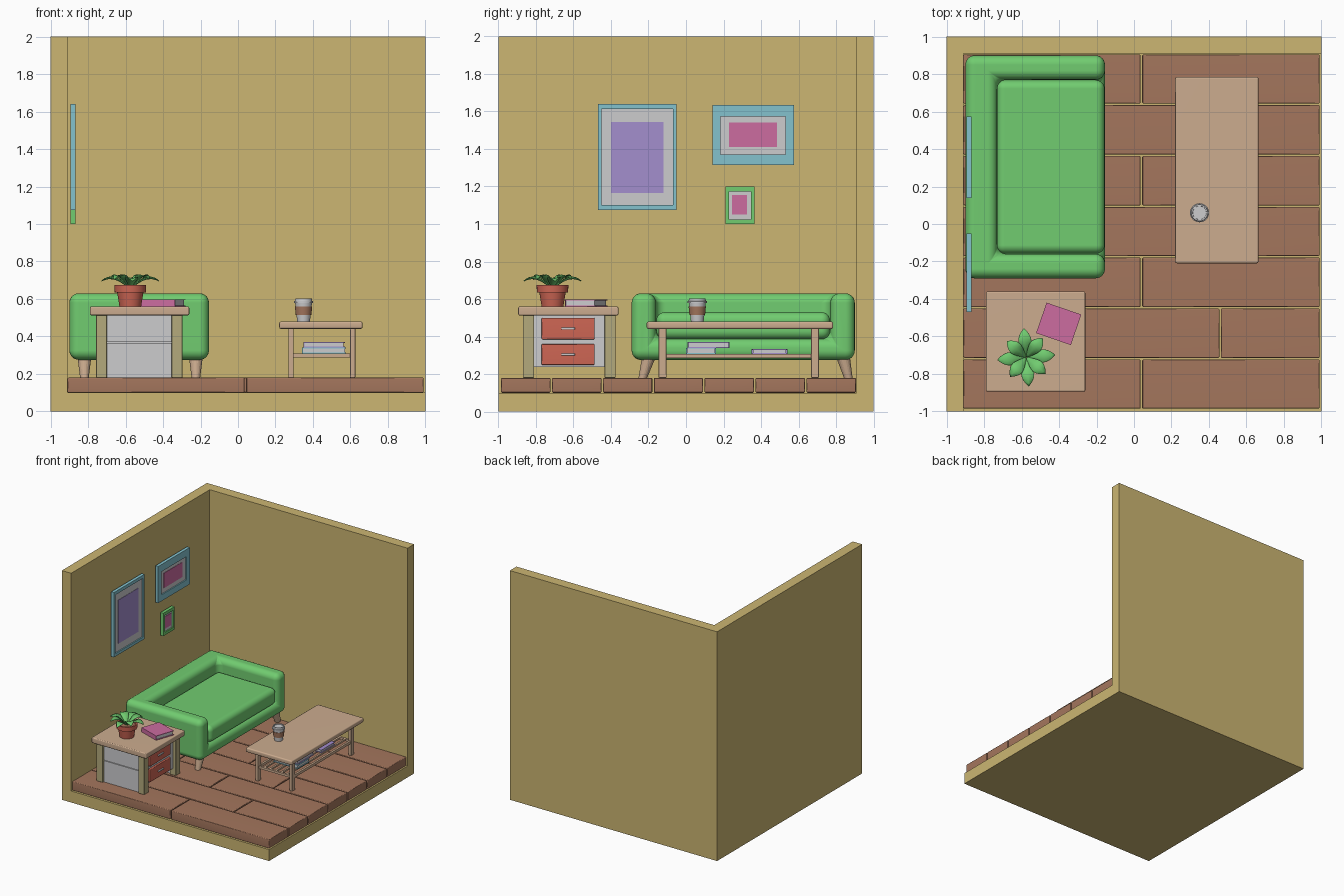
import bpy, bmesh, math
from mathutils import Matrix, Vector

if "Cube" in bpy.data.objects:
    bpy.data.objects.remove(bpy.data.objects["Cube"])


def lin(c):
    c /= 255
    return c / 12.92 if c <= 0.04045 else ((c + 0.055) / 1.055) ** 2.4


def mat(name, r, g, b):
    m = bpy.data.materials.new(name)
    m.diffuse_color = (lin(r), lin(g), lin(b), 1)
    m.use_nodes = True
    m.node_tree.nodes["Principled BSDF"].inputs["Base Color"].default_value = m.diffuse_color
    return m


WALL = mat("mustard wall", 204, 182, 114)
WOOD = mat("brown wood", 164, 118, 93)
GREEN = mat("green", 113, 204, 112)
TAN = mat("tan wood", 204, 172, 143)
KHAKI = mat("khaki wood", 180, 170, 124)
BLUE = mat("light blue", 132, 194, 205)
GREY = mat("light grey", 204, 204, 206)
PURPLE = mat("purple", 164, 142, 206)
PINK = mat("pink", 204, 108, 160)
RED = mat("terracotta red", 206, 102, 84)


def finish(bm, name, m, smooth=False):
    bmesh.ops.recalc_face_normals(bm, faces=bm.faces)
    me = bpy.data.meshes.new(name)
    for f in bm.faces:
        f.smooth = smooth
    bm.to_mesh(me)
    bm.free()
    ob = bpy.data.objects.new(name, me)
    bpy.context.collection.objects.link(ob)
    for k in (m if isinstance(m, list) else [m]):
        me.materials.append(k)
    if smooth:
        ob.modifiers.new("normals", 'WEIGHTED_NORMAL').keep_sharp = True
    return ob


def bevel(bm, w, seg):
    bmesh.ops.bevel(bm, geom=bm.edges[:], offset=w, segments=seg, profile=0.5,
                    affect='EDGES', clamp_overlap=True)


def box(name, x, y, z, m, bev=0, seg=2):
    bm = bmesh.new()
    bmesh.ops.create_cube(bm, size=1)
    for v in bm.verts:
        for i, (a, b) in enumerate((x, y, z)):
            v.co[i] = b if v.co[i] > 0 else a
    if bev:
        bevel(bm, bev, seg)
    return finish(bm, name, m, bev > 0)


def lathe(name, x, y, prof, mats, idx, n=32):
    """Revolve (radius, z) points; idx gives the material of each band."""
    bm = bmesh.new()
    rings = [[bm.verts.new((x + r * math.cos(2 * math.pi * i / n),
                            y + r * math.sin(2 * math.pi * i / n), z)) for i in range(n)]
             for r, z in prof]
    for k, (a, b) in enumerate(zip(rings, rings[1:])):
        for i in range(n):
            j = (i + 1) % n
            bm.faces.new((a[i], a[j], b[j], b[i])).material_index = idx[k]
    bm.faces.new(rings[0]).material_index = idx[0]
    bm.faces.new(rings[-1]).material_index = idx[-1]
    ob = finish(bm, name, mats, False)
    bpy.ops.object.select_all(action='DESELECT')
    ob.select_set(True)
    bpy.context.view_layer.objects.active = ob
    bpy.ops.object.shade_smooth_by_angle(angle=math.radians(35))
    return ob


def book(name, cx, cy, z, w, d, h, rot, m):
    """Covers and spine (spine on the local -y side) around a page block."""
    t = 0.005
    M = Matrix.Translation((cx, cy, z)) @ Matrix.Rotation(math.radians(rot), 4, 'Z')
    parts = [box(name + "_pages", (-w/2 + .006, w/2 - .006), (-d/2 + t, d/2 - .006), (t, h - t), GREY),
             box(name + "_bottom_cover", (-w/2, w/2), (-d/2, d/2), (0, t), m),
             box(name + "_top_cover", (-w/2, w/2), (-d/2, d/2), (h - t, h), m),
             box(name + "_spine", (-w/2, w/2), (-d/2, -d/2 + t), (t, h - t), m)]
    for p in parts:
        p.data.transform(M)


# room shell
box("base_slab", (-1, 1), (-1, 1), (0, 0.10), WALL)
box("left_wall", (-1, -0.91), (-1, 1), (0.10, 2), WALL)
box("back_wall", (-0.91, 1), (0.91, 1), (0.10, 2), WALL)

# floor planks in staggered rows
G = 0.004
for r in range(7):
    y0 = -0.99 + r * 0.2714
    cuts = [-0.91, 0.04, 0.995] if r % 2 == 0 else [-0.91, -0.46, 0.46, 0.995]
    for k, (a, b) in enumerate(zip(cuts, cuts[1:])):
        box(f"plank_{r}_{k}", (a + (G if k else 0), b - G), (y0 + G, y0 + 0.2714 - G),
            (0.10, 0.18), WOOD, 0.005, 1)

# sofa body: U-shaped front section with a back, all edges rounded
xf, xi, xb = -0.155, -0.73, -0.90
y0, y1, i0, i1, zb, zs, zt = -0.29, 0.90, -0.16, 0.77, 0.275, 0.39, 0.63
pts = dict(a=(y0, zb), b=(y1, zb), c=(y1, zt), d=(i1, zt), e=(i1, zs), f=(i0, zs), g=(i0, zt), h=(y0, zt))
bm = bmesh.new()
V = {k: bm.verts.new((xf, *p)) for k, p in pts.items()}
V.update({k.upper(): bm.verts.new((xi if k in "defg" else xb, *p)) for k, p in pts.items()})
for face in ("abcdefgh", "cCHhgGDd", "abBA", "bcCB", "ahHA", "ABCH", "dDEe", "eEFf", "fFGg", "DEFG"):
    bm.faces.new([V[k] for k in face])
bmesh.ops.recalc_face_normals(bm, faces=bm.faces)
bevel(bm, 0.05, 6)
finish(bm, "sofa_body", GREEN, True)
box("sofa_cushion", (-0.735, -0.157), (-0.158, 0.768), (0.385, 0.53), GREEN, 0.045, 6)

# splayed sofa legs
for sx, x in (("back", -0.82), ("front", -0.225)):
    for sy, y, lean in (("left", -0.195, -0.035), ("right", 0.835, 0.03)):
        bm = bmesh.new()
        bmesh.ops.create_cone(bm, cap_ends=True, segments=20, radius1=0.023, radius2=0.038, depth=0.12)
        for v in bm.verts:
            if v.co.z < 0:
                v.co.y += lean
            v.co += Vector((x, y, 0.24))
        finish(bm, f"sofa_{sx}_{sy}_leg", TAN, False)

# coffee table with slatted shelf
box("coffee_table_top", (0.22, 0.665), (-0.21, 0.785), (0.44, 0.48), TAN, 0.01)
for k, x in enumerate((0.283, 0.612)):
    for j, y in enumerate((-0.125, 0.688)):
        box(f"coffee_table_leg_{k}{j}", (x - .014, x + .014), (y - .021, y + .021), (0.18, 0.445), TAN, 0.004)
    box(f"shelf_rail_{k}", (x - .009, x + .009), (-0.125, 0.688), (0.285, 0.308), TAN)
for j, y in enumerate((-0.125, 0.688)):
    box(f"shelf_end_bar_{j}", (0.283, 0.612), (y - .009, y + .009), (0.288, 0.308), TAN)
for k in range(5):
    x = 0.283 + 0.329 * (k + 1) / 6
    box(f"shelf_slat_{k}", (x - .008, x + .008), (-0.125, 0.688), (0.294, 0.308), TAN)
book("blue_book", 0.46, 0.08, 0.308, 0.16, 0.235, 0.032, -90, BLUE)
book("purple_book", 0.46, 0.12, 0.34, 0.225, 0.22, 0.03, -90, PURPLE)
book("second_purple_book", 0.46, 0.445, 0.308, 0.19, 0.2, 0.026, -90, PURPLE)

# takeaway cup with sleeve and lid
lathe("coffee_cup", 0.35, 0.06,
      [(.034, .48), (.038, .515), (.042, .515), (.046, .56), (.043, .56), (.045, .578),
       (.051, .578), (.051, .588), (.046, .590), (.044, .603), (.037, .603), (.036, .596)],
      [GREY, WOOD], [0, 1, 1, 1] + [0] * 7)

# side table
box("side_table_top", (-0.79, -0.26), (-0.895, -0.36), (0.512, 0.56), TAN, 0.008)
for k, x in enumerate((-0.728, -0.325)):
    for j, y in enumerate((-0.84, -0.405)):
        box(f"side_table_leg_{k}{j}", (x - .029, x + .029), (y - .03, y + .03), (0.18, 0.515), KHAKI, 0.004)
for s, y in (("front", -0.84), ("rear", -0.405)):
    for k, (a, b) in enumerate(((0.18, 0.366), (0.371, 0.513))):
        box(f"side_table_{s}_panel_{k}", (-0.70, -0.354), (y - .012, y + .012), (a, b), GREY)
box("side_table_cabinet", (-0.735, -0.325), (-0.83, -0.415), (0.237, 0.513), GREY)
for k, (a, b) in enumerate(((0.248, 0.36), (0.385, 0.5))):
    box(f"drawer_{k}", (-0.35, -0.308), (-0.77, -0.487), (a, b), RED, 0.004, 1)
    m = (a + b) / 2
    box(f"drawer_handle_{k}", (-0.31, -0.297), (-0.665, -0.592), (m - .006, m + .006), GREY, 0.003, 1)
book("pink_book", -0.402, -0.533, 0.56, 0.196, 0.172, 0.038, -19, PINK)

# plant pot with soil
px, py = -0.575, -0.712
lathe("plant_pot", px, py,
      [(.058, .56), (.070, .635), (.083, .635), (.085, .675), (.073, .675), (.071, .655), (.002, .658)],
      [RED, WOOD], [0, 0, 0, 0, 0, 1])

# arching leaves
for k in range(8):
    ang = math.radians(5 + 45 * k)
    L = (0.155, 0.135)[k % 2]
    rise = (0.055, 0.066)[k % 2]
    bm = bmesh.new()
    rows = []
    for i in range(10):
        t = i / 9
        w = 0.004 + 0.030 * math.sin(math.pi * t ** 1.2) * (1 if t < 1 else 0)
        z = 0.655 + rise * math.sin(0.72 * math.pi * t)
        if i == 9:
            w = 0.001
        rows.append([bm.verts.new((L * t, s * w, z + abs(s) * w * 0.3)) for s in (-1, 0, 1)])
    for a, b in zip(rows, rows[1:]):
        for j in range(2):
            bm.faces.new((a[j], b[j], b[j + 1], a[j + 1]))
    bm.transform(Matrix.Translation((px, py, 0)) @ Matrix.Rotation(ang, 4, 'Z'))
    leaf = finish(bm, f"leaf_{k}", GREEN, True)
    leaf.modifiers.new("thickness", 'SOLIDIFY').thickness = 0.004

# framed pictures: (frame, mat, picture) rectangles as y0, y1, z0, z1
frames = [
    ("large", BLUE, PURPLE, (-.47, -.05, 1.075, 1.64), (-.45, -.07, 1.10, 1.612), (-.40, -.12, 1.165, 1.545)),
    ("wide", BLUE, PINK, (.14, .575, 1.315, 1.635), (.185, .53, 1.37, 1.572), (.23, .485, 1.41, 1.54)),
    ("small", GREEN, PINK, (.21, .365, 1.0, 1.2), (.23, .347, 1.025, 1.173), (.245, .325, 1.05, 1.155)),
]
X0, X1 = -0.895, -0.868
for n, fm, pm, o, i, p in frames:
    box(n + "_frame_left", (X0, X1), (o[0], i[0]), (o[2], o[3]), fm)
    box(n + "_frame_right", (X0, X1), (i[1], o[1]), (o[2], o[3]), fm)
    box(n + "_frame_bottom", (X0, X1), (i[0], i[1]), (o[2], i[2]), fm)
    box(n + "_frame_top", (X0, X1), (i[0], i[1]), (i[3], o[3]), fm)
    box(n + "_mat_board", (X0, X1 - .01), (i[0], i[1]), (i[2], i[3]), GREY)
    box(n + "_picture", (X1 - .012, X1 - .007), (p[0], p[1]), (p[2], p[3]), pm)
